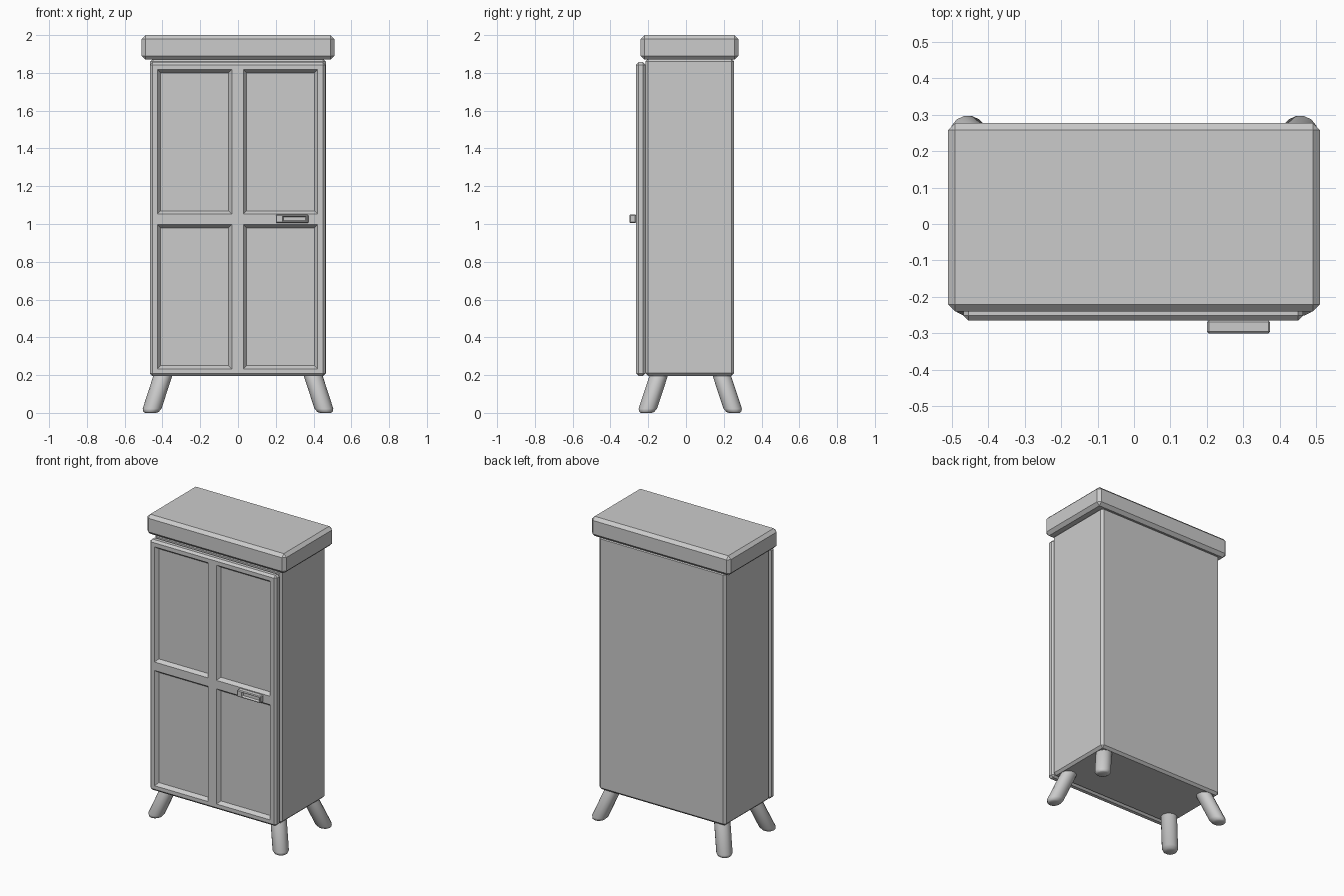
import bpy
import bmesh
import math
from mathutils import Vector

if "Cube" in bpy.data.objects:
    bpy.data.objects.remove(bpy.data.objects["Cube"], do_unlink=True)

grey = bpy.data.materials.new("plain grey")
grey.use_nodes = True
COLOUR = (0.6, 0.6, 0.6, 1)
grey.diffuse_color = COLOUR
grey.node_tree.nodes["Principled BSDF"].inputs["Base Color"].default_value = COLOUR


def finish(bm, name):
    bmesh.ops.recalc_face_normals(bm, faces=bm.faces)
    mesh = bpy.data.meshes.new(name)
    bm.to_mesh(mesh)
    bm.free()
    mesh.materials.append(grey)
    obj = bpy.data.objects.new(name, mesh)
    bpy.context.collection.objects.link(obj)
    return obj


def box(name, lo, hi, chamfer, x_spans=(), z_spans=(), rim=0, depth=0):
    """Chamfered box; each x span / z span pair is sunk into the front."""
    lo, hi = Vector(lo), Vector(hi)
    bm = bmesh.new()
    bmesh.ops.create_cube(bm, size=1)
    for v in bm.verts:
        v.co = (lo + hi) / 2 + v.co * (hi - lo)
    bmesh.ops.bevel(bm, geom=bm.edges[:], offset=chamfer, segments=1,
                    affect='EDGES')
    for axis, spans in ((Vector((1, 0, 0)), x_spans), (Vector((0, 0, 1)), z_spans)):
        for cut in (c for span in spans for c in span):
            geom = bm.verts[:] + bm.edges[:] + bm.faces[:]
            bmesh.ops.bisect_plane(bm, geom=geom, plane_co=axis * cut,
                                   plane_no=axis)
    bm.normal_update()

    def inside(value, spans):
        return any(a < value < b for a, b in spans)

    panels = []
    for f in bm.faces:
        c = f.calc_center_median()
        if f.normal.y < -0.99 and inside(c.x, x_spans) and inside(c.z, z_spans):
            panels.append(f)
    if panels:
        bmesh.ops.inset_individual(bm, faces=panels, thickness=rim,
                                   depth=-depth, use_even_offset=True)
    return finish(bm, name)


def leg(name, sx, sy, sides=14):
    """Splayed round leg with a softened foot."""
    bm = bmesh.new()
    rings = []
    for z, r in ((0, 0.030), (0.006, 0.041), (0.022, 0.050), (0.215, 0.050)):
        t = z / 0.2
        cx, cy = sx * (0.462 - 0.065 * t), 0.0225 + sy * (0.232 - 0.066 * t)
        rings.append([bm.verts.new((cx + r * math.cos(a), cy + r * math.sin(a), z))
                      for a in (math.tau * i / sides for i in range(sides))])
    for low, high in zip(rings, rings[1:]):
        for i in range(sides):
            j = (i + 1) % sides
            bm.faces.new((low[i], low[j], high[j], high[i]))
    bm.faces.new(rings[0])
    bm.faces.new(rings[-1])
    obj = finish(bm, name)
    bpy.ops.object.select_all(action='DESELECT')
    obj.select_set(True)
    bpy.context.view_layer.objects.active = obj
    bpy.ops.object.shade_smooth_by_angle(angle=math.radians(50))


# Cabinet carcass and overhanging top
box("cabinet_body", (-0.465, -0.215, 0.195), (0.465, 0.255, 1.875), 0.015)
box("top_slab", (-0.51, -0.24, 1.87), (0.51, 0.277, 2.0), 0.02)

# Door with four sunk panels
box("door", (-0.467, -0.265, 0.195), (0.463, -0.214, 1.857), 0.014,
    x_spans=((-0.427, -0.033), (0.028, 0.422)),
    z_spans=((0.233, 0.997), (1.053, 1.817)), rim=0.017, depth=0.022)

# Handle with a sunk grip
box("door_handle", (0.20, -0.30, 1.005), (0.373, -0.264, 1.05), 0.005,
    x_spans=((0.235, 0.363),), z_spans=((1.012, 1.043),), rim=0.006, depth=0.012)

# Legs
for sx, side in ((1, "left"), (-1, "right")):
    for sy, end in ((-1, "front"), (1, "back")):
        leg(f"{end}_{side}_leg", sx, sy)
